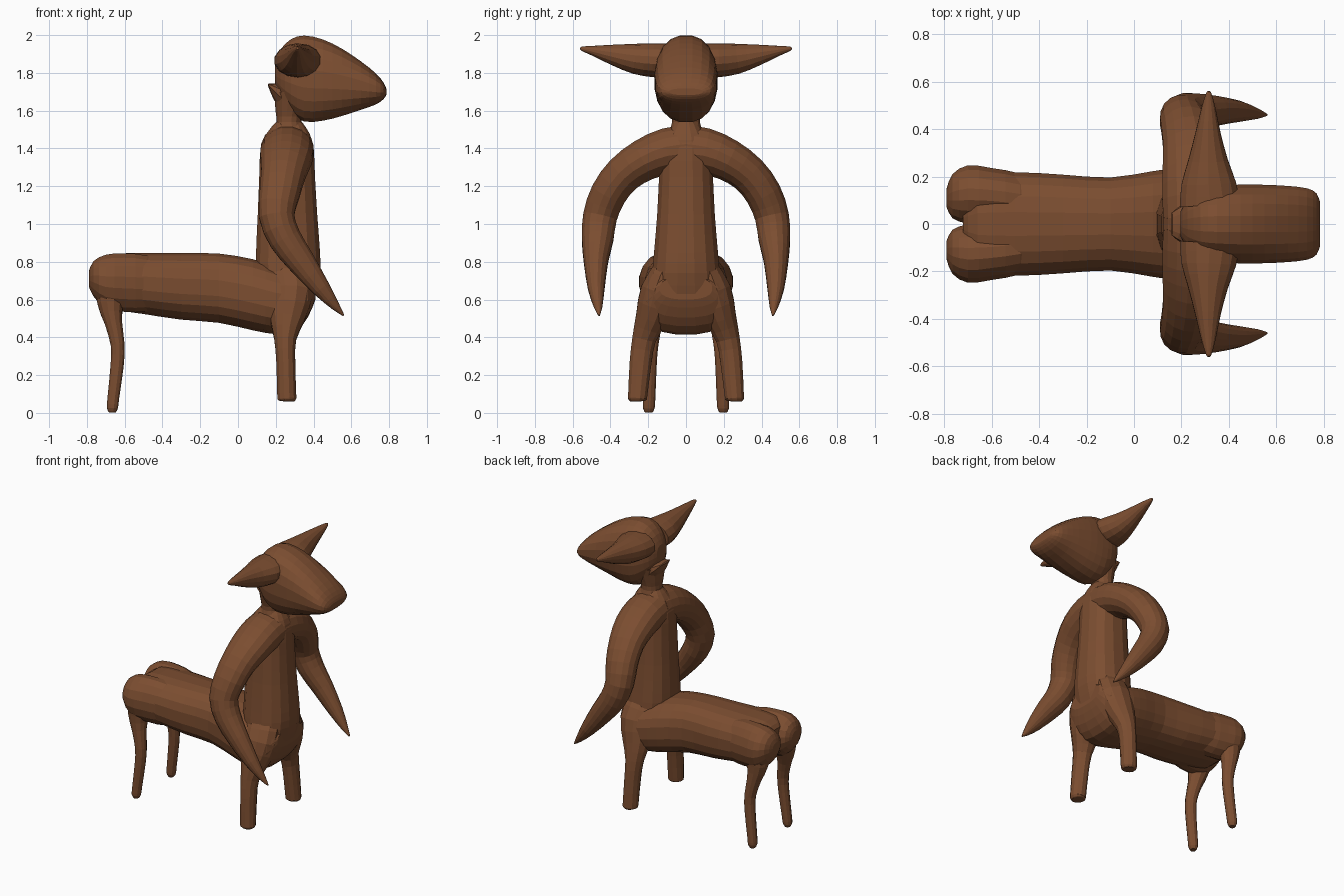
import bpy, bmesh, math
from mathutils import Vector

brown = bpy.data.materials.new("brown_hide")
brown.diffuse_color = (0.2, 0.075, 0.03, 1)
X, Y = Vector((1, 0, 0)), Vector((0, 1, 0))


def spline(rows, steps):
    """Catmull-Rom interpolation of section rows."""
    out = []
    for i in range(len(rows) - 1):
        p = [Vector(rows[max(0, min(len(rows) - 1, i + k))]) for k in (-1, 0, 1, 2)]
        for s in range(steps):
            t = s / steps
            out.append(0.5 * (2 * p[1] + (p[2] - p[0]) * t
                              + (2 * p[0] - 5 * p[1] + 4 * p[2] - p[3]) * t ** 2
                              + (3 * p[1] - p[0] - 3 * p[2] + p[3]) * t ** 3))
    return out + [Vector(rows[-1])]


def loft(name, rows, side, mirror=False, sides=16, steps=2, upright=None, power=1.0):
    """Skin oval sections (x, y, z, half size along side, other half size)."""
    secs = spline(rows, steps)
    bm = bmesh.new()
    rings = []
    for i, s in enumerate(secs):
        c = Vector(s[:3])
        tan = upright or (Vector(secs[min(i + 1, len(secs) - 1)][:3])
                          - Vector(secs[max(i - 1, 0)][:3])).normalized()
        u = (side - tan * side.dot(tan)).normalized()
        v = tan.cross(u)
        ring = []
        for k in range(sides):
            a = 2 * math.pi * (k + 0.5) / sides
            ca, sa = math.cos(a), math.sin(a)
            ca = math.copysign(abs(ca) ** power, ca)
            sa = math.copysign(abs(sa) ** power, sa)
            ring.append(bm.verts.new(c + u * max(s[3], .002) * ca + v * max(s[4], .002) * sa))
        rings.append(ring)
    for a, b in zip(rings, rings[1:]):
        for k in range(sides):
            n = (k + 1) % sides
            bm.faces.new((a[k], a[n], b[n], b[k]))
    bm.faces.new(rings[0][::-1])
    bm.faces.new(rings[-1])
    bmesh.ops.recalc_face_normals(bm, faces=bm.faces)
    me = bpy.data.meshes.new(name)
    bm.to_mesh(me)
    bm.free()
    ob = bpy.data.objects.new(name, me)
    bpy.context.collection.objects.link(ob)
    me.materials.append(brown)
    if mirror:
        ob.modifiers.new("mirror", "MIRROR").use_axis = (False, True, False)
    return ob


# four-legged barrel, from rump to chest
loft("barrel", [(-.72, 0, .70, .10, .09), (-.66, 0, .695, .20, .145),
                (-.5, 0, .685, .22, .163), (-.3, 0, .67, .21, .178),
                (-.1, 0, .66, .198, .185), (.08, 0, .625, .225, .19),
                (.2, 0, .595, .24, .18), (.3, 0, .59, .235, .165),
                (.37, 0, .62, .21, .115), (.41, 0, .66, .14, .06)],
     Y, sides=20, upright=X, power=.8)

# paired rounded haunches
loft("haunch", [(-.79, .11, .71, .04, .04), (-.765, .117, .71, .095, .095),
                (-.70, .125, .695, .125, .145), (-.6, .12, .69, .118, .158),
                (-.48, .105, .685, .11, .15), (-.35, .08, .68, .08, .1)],
     Y, mirror=True, upright=X)

# hind legs with a backward hock
loft("hind_leg", [(-.665, .14, .70, .10, .09), (-.675, .155, .58, .07, .072),
                  (-.66, .172, .48, .05, .048), (-.637, .185, .36, .04, .038),
                  (-.64, .19, .25, .036, .036), (-.66, .195, .08, .034, .032),
                  (-.665, .197, .025, .032, .03), (-.665, .197, .002, .02, .018)],
     Y, mirror=True, sides=12)

# front legs flaring into the chest
loft("front_leg", [(.27, .09, .76, .08, .13), (.28, .14, .64, .105, .125),
                   (.26, .185, .5, .085, .095), (.25, .222, .39, .065, .06),
                   (.253, .24, .27, .06, .052), (.258, .255, .10, .053, .052),
                   (.26, .257, .072, .05, .05), (.26, .257, .062, .038, .038)],
     Y, mirror=True, sides=12)

# upright torso
loft("torso", [(.28, 0, .62, .19, .13), (.267, 0, .74, .182, .17),
               (.265, 0, .85, .172, .172), (.262, 0, 1.05, .155, .16),
               (.26, 0, 1.25, .145, .15), (.26, 0, 1.4, .135, .143),
               (.265, 0, 1.48, .10, .115), (.27, 0, 1.54, .06, .07)],
     Y, upright=Vector((0, 0, 1)), power=.85)

# shoulders and arms curving down to pointed hands
loft("arm", [(.26, -.03, 1.40, .14, .13), (.26, .10, 1.385, .142, .125),
             (.255, .22, 1.34, .138, .113), (.24, .33, 1.265, .12, .103),
             (.22, .41, 1.16, .108, .098), (.205, .455, 1.04, .095, .092),
             (.25, .468, .92, .088, .085), (.335, .477, .80, .075, .065),
             (.44, .475, .66, .05, .045), (.52, .465, .56, .022, .022),
             (.56, .46, .515, .004, .004)], X, mirror=True)

# neck
loft("neck", [(.275, 0, 1.45, .10, .10), (.27, 0, 1.54, .075, .068),
              (.275, 0, 1.60, .085, .078), (.29, 0, 1.70, .12, .10)],
     Y, upright=Vector((0, 0, 1)))

# head tapering to a broad muzzle
loft("head", [(.195, 0, 1.80, .05, .06), (.225, 0, 1.795, .105, .13),
              (.28, 0, 1.785, .145, .195), (.35, 0, 1.77, .16, .23),
              (.45, 0, 1.762, .168, .217), (.55, 0, 1.75, .167, .18),
              (.65, 0, 1.733, .162, .13), (.73, 0, 1.715, .152, .083),
              (.77, 0, 1.705, .13, .045), (.785, 0, 1.70, .09, .018)],
     Y, sides=20, upright=X, power=.85)

# long sideways ears
loft("ear", [(.32, .08, 1.865, .13, .09), (.315, .17, 1.867, .118, .09),
             (.312, .27, 1.875, .085, .08), (.312, .38, 1.895, .055, .056),
             (.314, .49, 1.917, .03, .027), (.315, .55, 1.928, .012, .012),
             (.315, .56, 1.93, .004, .004)], X, mirror=True, sides=14)

# small tuft at the nape
loft("nape_tuft", [(.28, 0, 1.66, .10, .09), (.21, 0, 1.705, .085, .045),
                   (.16, 0, 1.74, .05, .005)], Y, sides=10)
